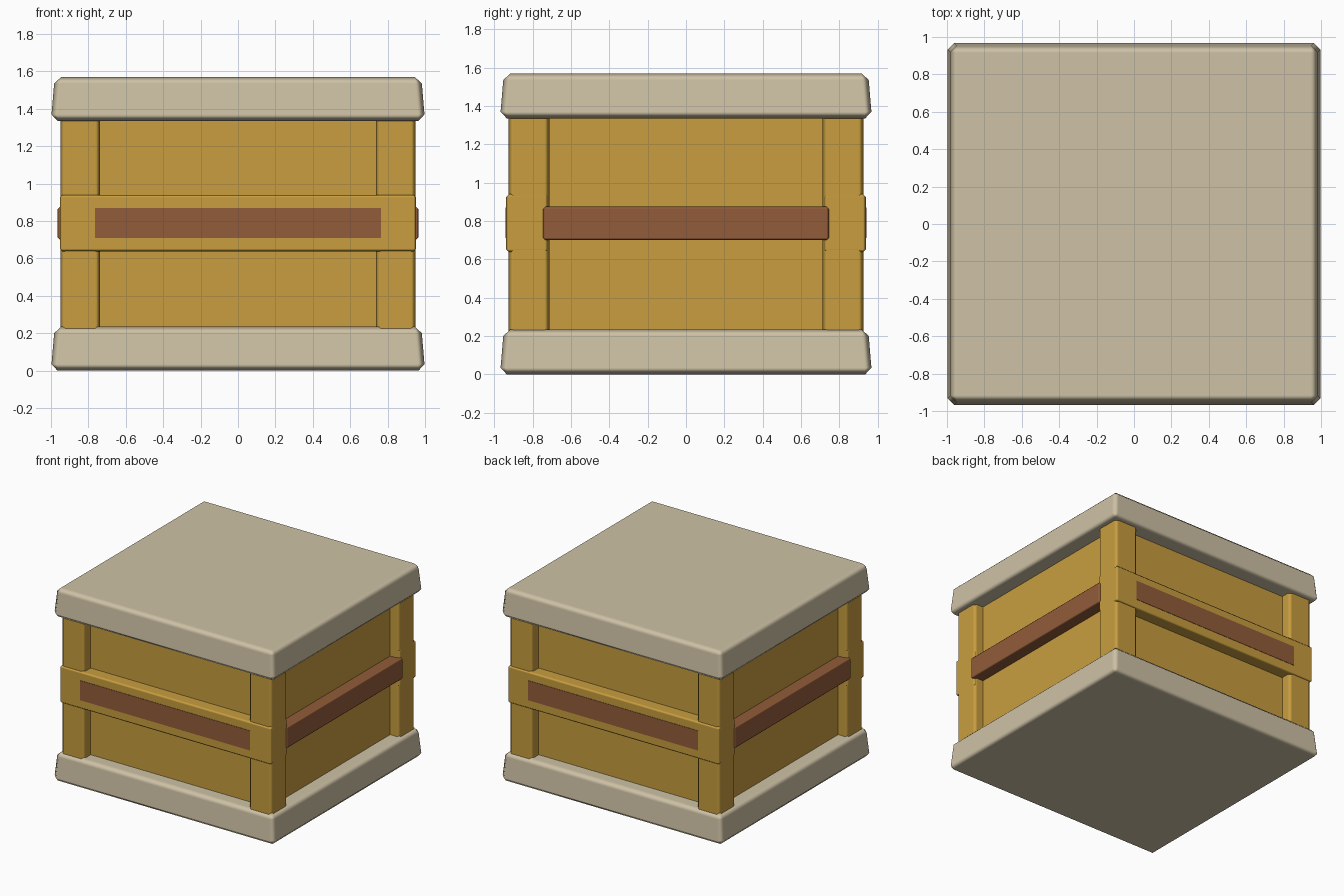
import bpy
import bmesh

cube = bpy.data.objects.get("Cube")
if cube:
    bpy.data.objects.remove(cube, do_unlink=True)


def make_material(name, rgb):
    m = bpy.data.materials.new(name)
    m.use_nodes = True
    m.diffuse_color = (*rgb, 1)
    m.node_tree.nodes["Principled BSDF"].inputs["Base Color"].default_value = (*rgb, 1)
    return m


CREAM = make_material("cream", (0.62, 0.54, 0.38))
OCHRE = make_material("ochre", (0.58, 0.34, 0.05))
BROWN = make_material("brown", (0.29, 0.107, 0.042))


def box(name, x, y, z, material, bevel=0.0, taper=0.0):
    """Box from ranges, with chamfered soft edges and a top narrowed by taper."""
    bm = bmesh.new()
    bmesh.ops.create_cube(bm, size=1)
    for v in bm.verts:
        top = v.co.z > 0
        for i, (lo, hi) in enumerate((x, y, z)):
            inset = taper if top and i < 2 else 0
            v.co[i] = hi - inset if v.co[i] > 0 else lo + inset
    if bevel:
        bmesh.ops.bevel(bm, geom=bm.edges[:], offset=bevel, segments=1,
                        profile=0.5, affect='EDGES')
        for f in bm.faces:
            f.smooth = True
    bmesh.ops.recalc_face_normals(bm, faces=bm.faces)
    mesh = bpy.data.meshes.new(name)
    bm.to_mesh(mesh)
    bm.free()
    mesh.materials.append(material)
    ob = bpy.data.objects.new(name, mesh)
    bpy.context.collection.objects.link(ob)
    if bevel:
        ob.modifiers.new("Weighted normals", 'WEIGHTED_NORMAL').weight = 100
    return ob


def span(sign, inner, outer):
    return tuple(sorted((sign * inner, sign * outer)))


# Base and lid slabs
for name, z in (("base_slab", (0, 0.235)), ("lid_slab", (1.335, 1.57))):
    box(name, (-1, 1), (-0.97, 0.97), z, CREAM, 0.035, 0.02)

# Recessed wall panels
box("wall_panels", (-0.87, 0.87), (-0.84, 0.84), (0.2, 1.37), OCHRE)

# Corner posts
for sx, side in ((1, "left"), (-1, "right")):
    for sy, end in ((-1, "front"), (1, "back")):
        box(f"{end}_{side}_post", span(sx, 0.737, 0.95), span(sy, 0.713, 0.925),
            (0.2, 1.37), OCHRE, 0.025)

# Front and back rails with painted stripes
for sy, end in ((-1, "front"), (1, "back")):
    box(f"{end}_rail", (-0.953, 0.953), span(sy, 0.72, 0.938), (0.637, 0.94), OCHRE, 0.015)
    box(f"{end}_stripe", (-0.765, 0.765), span(sy, 0.935, 0.941), (0.71, 0.87), BROWN)

# Side handle bars
for sx, side in ((1, "left"), (-1, "right")):
    box(f"{side}_handle_bar", span(sx, 0.8, 0.965), (-0.745, 0.745), (0.7, 0.875), BROWN, 0.012)
